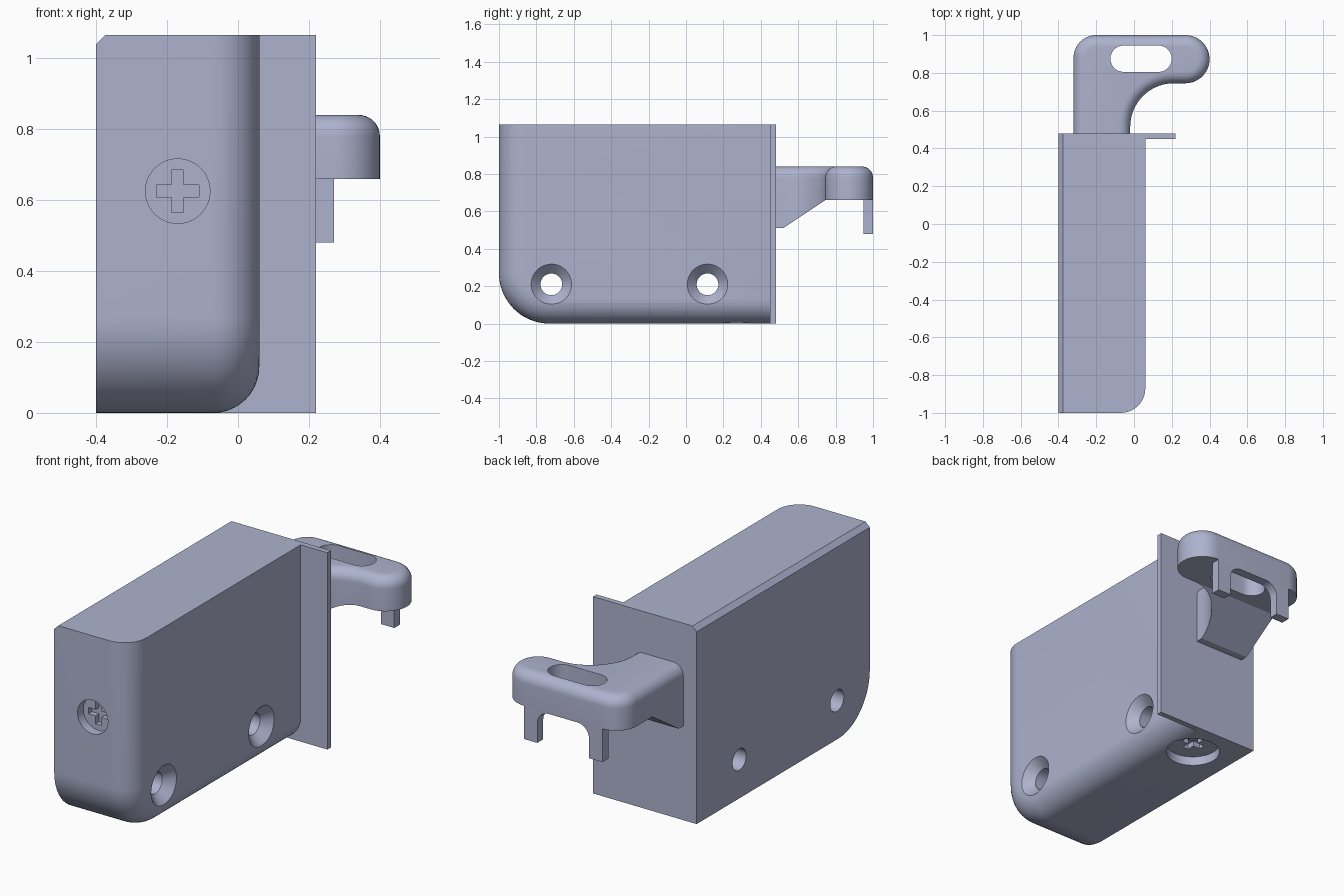
import bpy, bmesh
from math import cos, sin, radians, pi
from mathutils import Vector, Matrix

if "Cube" in bpy.data.objects:
    bpy.data.objects.remove(bpy.data.objects["Cube"], do_unlink=True)

metal = bpy.data.materials.new("pale_blue_grey")
metal.use_nodes = True
COLOUR = (0.42, 0.45, 0.62, 1)
metal.diffuse_color = COLOUR
metal.node_tree.nodes["Principled BSDF"].inputs["Base Color"].default_value = COLOUR


def arc(cx, cy, r, start, end, n=14):
    angles = [radians(start + (end - start) * i / n) for i in range(n + 1)]
    return [(cx + r * cos(a), cy + r * sin(a)) for a in angles]


def finish(name, bm):
    bmesh.ops.recalc_face_normals(bm, faces=bm.faces)
    mesh = bpy.data.meshes.new(name)
    bm.to_mesh(mesh)
    bm.free()
    mesh.materials.append(metal)
    obj = bpy.data.objects.new(name, mesh)
    bpy.context.collection.objects.link(obj)
    return obj


def prism(outline, axis, low, high):
    """Extrude a 2D outline along the x, y or z axis."""
    place = {"x": lambda a, b, c: (c, a, b),
             "y": lambda a, b, c: (a, c, b),
             "z": lambda a, b, c: (a, b, c)}[axis]
    bm = bmesh.new()
    face = bm.faces.new([bm.verts.new(place(a, b, low)) for a, b in outline])
    made = bmesh.ops.extrude_face_region(bm, geom=[face])["geom"]
    shift = Vector(place(0, 0, high - low))
    bmesh.ops.translate(bm, vec=shift, verts=[g for g in made if isinstance(g, bmesh.types.BMVert)])
    bmesh.ops.recalc_face_normals(bm, faces=bm.faces)
    return bm


def round_edges(bm, test, size, segments):
    edges = [e for e in bm.edges if test(e.verts[0].co, e.verts[1].co)]
    bmesh.ops.bevel(bm, geom=edges, offset=size, segments=segments,
                    affect="EDGES", profile=0.5, clamp_overlap=False)


def rect(x0, x1, y0, y1):
    return [(x0, y0), (x1, y0), (x1, y1), (x0, y1)]


def cone(r1, r2, depth, matrix):
    bm = bmesh.new()
    bmesh.ops.create_cone(bm, cap_ends=True, segments=48, radius1=r1, radius2=r2,
                          depth=depth, matrix=matrix)
    return finish("cutter", bm)


def activate(obj):
    bpy.ops.object.select_all(action="DESELECT")
    obj.select_set(True)
    bpy.context.view_layer.objects.active = obj


def cut(obj, cutter):
    cutter.hide_render = True
    mod = obj.modifiers.new("cut", "BOOLEAN")
    mod.operation, mod.solver, mod.object = "DIFFERENCE", "EXACT", cutter
    activate(obj)
    bpy.ops.object.modifier_apply(modifier=mod.name)
    bpy.data.objects.remove(cutter, do_unlink=True)


def smooth(obj):
    activate(obj)
    bpy.ops.object.shade_smooth_by_angle(angle=radians(30))


TOP, LEFT, SIDE, BACK = 1.065, -0.40, 0.06, 0.45

# Case: side profile with one large rounded corner
profile = [(BACK, 0), (BACK, TOP), (-1, TOP)] + arc(-0.73, 0.27, 0.27, 180, 270, 20)
bm = prism(profile, "x", LEFT, SIDE)
round_edges(bm, lambda a, b: min(a.x, b.x) > SIDE - 0.001
            and max(a.y, b.y) - 0.001 <= BACK
            and not (a.z > TOP - 0.001 and b.z > TOP - 0.001)
            and not (a.y > BACK - 0.001 and b.y > BACK - 0.001), 0.13, 10)
round_edges(bm, lambda a, b: max(a.x, b.x) < LEFT + 0.001
            and min(a.z, b.z) > TOP - 0.001, 0.025, 1)
case = finish("case", bm)

# Countersunk mounting holes
about_y = Matrix.Rotation(pi / 2, 4, "Y")
for y in (-0.72, 0.115):
    cut(case, cone(0.058, 0.058, 1, Matrix.Translation((-0.17, y, 0.21)) @ about_y))
    cut(case, cone(0.056, 0.112, 0.056, Matrix.Translation((SIDE - 0.024, y, 0.21)) @ about_y))

# Sunken screw heads with cross slots, on the front and the underside
DEPTH, SLOT = 0.05, 0.03
cut(case, cone(0.091, 0.091, 2 * DEPTH,
               Matrix.Translation((-0.17, -1, 0.625)) @ Matrix.Rotation(pi / 2, 4, "X")))
cut(case, cone(0.137, 0.137, 2 * DEPTH, Matrix.Translation((-0.17, 0.27, 0))))


def cross(cx, cy, arm=0.06, half=0.017):
    pts = []
    for quarter in range(4):
        c, s = round(cos(quarter * pi / 2)), round(sin(quarter * pi / 2))
        for px, py in ((half, -half), (arm, -half), (arm, half)):
            pts.append((cx + px * c - py * s, cy + px * s + py * c))
    return pts


cut(case, finish("cutter", prism(cross(-0.17, 0.625), "y", -1.02, -1 + DEPTH + SLOT)))
cut(case, finish("cutter", prism(cross(-0.17, 0.27), "z", -0.02, DEPTH + SLOT)))
smooth(case)

# Back plate
bm = prism([(LEFT, 0), (0.22, 0), (0.22, TOP), (LEFT + 0.025, TOP), (LEFT, TOP - 0.025)],
           "y", BACK, 0.48)
finish("back_plate", bm)

# Latch arm: outline with a concave inner side, rounded along its upper rim
ARM_TOP, ARM_LOW, ROOT = 0.84, 0.66, 0.47
outline = [(-0.32, ROOT), (-0.02, ROOT)]
outline += arc(0.21, 0.515, 0.23, 180, 90)
outline += arc(0.2725, 0.8725, 0.1275, -90, 90, 24)
outline += arc(-0.20, 0.88, 0.12, 90, 180)
bm = prism(outline, "z", 0.51, ARM_TOP)
round_edges(bm, lambda a, b: min(a.z, b.z) > ARM_TOP - 0.001
            and not (a.y < ROOT + 0.001 and b.y < ROOT + 0.001), 0.06, 8)
arm = finish("latch_arm", bm)

# Underside: sloped gusset near the plate, then flat
below = [(0.52, 0.50), (0.52, 0.51), (0.745, ARM_LOW), (1.1, ARM_LOW), (1.1, 0.4), (0.52, 0.4)]
cut(arm, finish("cutter", prism(below, "x", -0.6, 0.6)))

# Long slot through the arm
slot = arc(0.13, 0.875, 0.07, -90, 90) + arc(-0.055, 0.875, 0.07, 90, 270)
cut(arm, finish("cutter", prism(slot, "z", 0.4, 1)))
smooth(arm)

# Two prongs joined by an arch under the arm tip
FOOT, R = 0.48, 0.07
prongs = [(-0.20, ARM_LOW), (-0.20, FOOT), (-0.12, FOOT)]
prongs += arc(-0.12 + R, ARM_LOW - R - 0.005, R, 180, 90, 8)
prongs += arc(0.19 - R, ARM_LOW - R - 0.005, R, 90, 0, 8)
prongs += [(0.19, FOOT), (0.27, FOOT), (0.27, ARM_LOW)]
smooth(finish("latch_prongs", prism(prongs, "y", 0.95, 1.0)))
